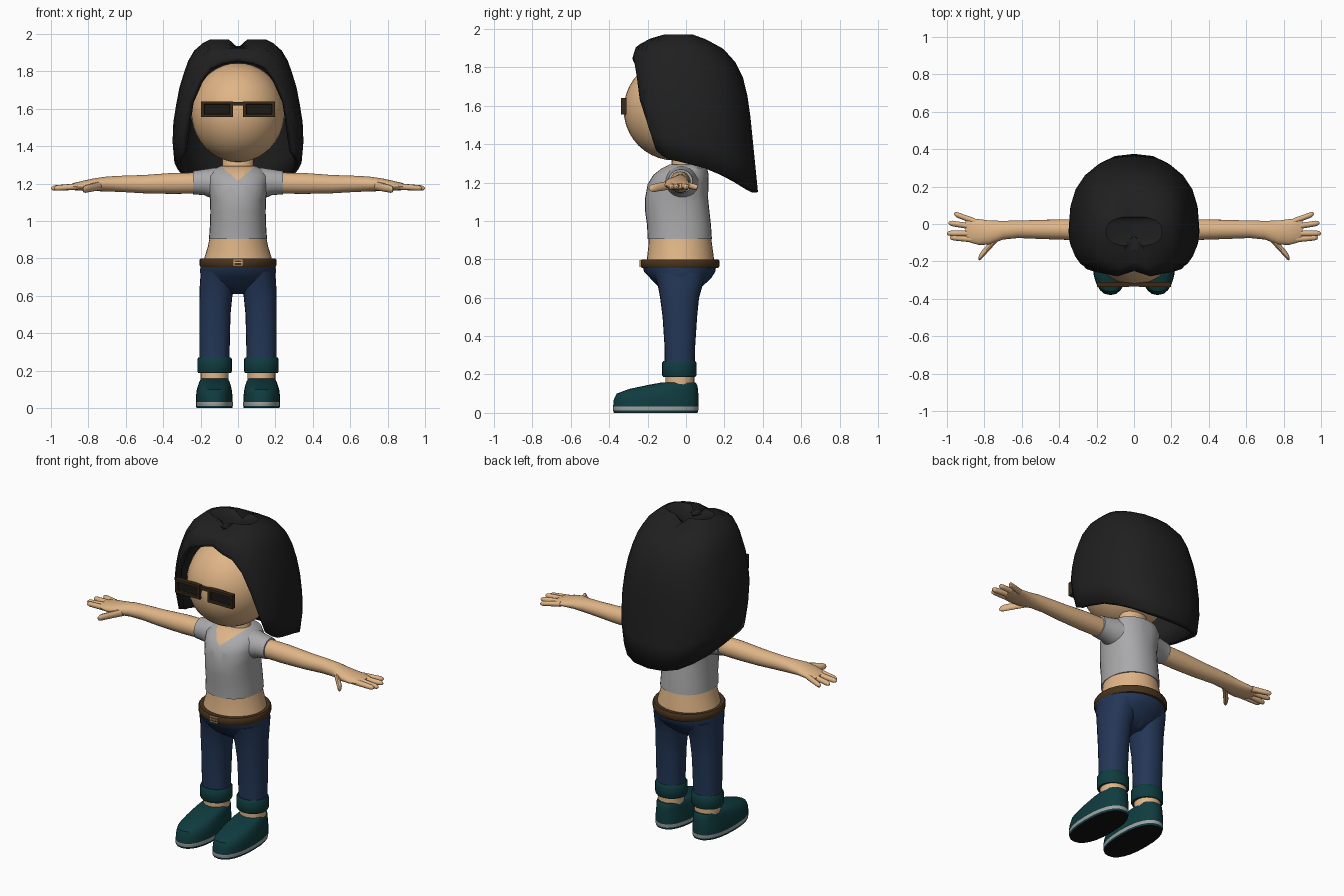
import bpy, bmesh, math
from mathutils import Vector

old = bpy.data.objects.get("Cube")
if old:
    bpy.data.objects.remove(old, do_unlink=True)


def material(name, r, g, b):
    m = bpy.data.materials.new(name)
    m.use_nodes = True
    m.diffuse_color = (r, g, b, 1)
    bsdf = next(n for n in m.node_tree.nodes if n.type == 'BSDF_PRINCIPLED')
    bsdf.inputs["Base Color"].default_value = (r, g, b, 1)
    return m


SKIN = material("skin", .74, .46, .24)
HAIR = material("black hair", .014, .014, .014)
SHIRT = material("grey cloth", .4, .4, .41)
DENIM = material("navy denim", .017, .038, .095)
TEAL = material("dark teal", .005, .045, .05)
BELT = material("brown leather", .065, .033, .012)
FRAME = material("dark brown frame", .04, .023, .01)
LENS = material("dark lens", .012, .01, .008)
TRIM = material("light grey trim", .35, .36, .36)
SOLE = material("black rubber", .006, .006, .006)


def finish(bm, name, mats, mirror=False, angle=40):
    """Turn a bmesh into a smooth shaded object, optionally mirrored in x."""
    mesh = bpy.data.meshes.new(name)
    bm.to_mesh(mesh)
    bm.free()
    for m in mats:
        mesh.materials.append(m)
    ob = bpy.data.objects.new(name, mesh)
    bpy.context.collection.objects.link(ob)
    bpy.ops.object.select_all(action='DESELECT')
    ob.select_set(True)
    bpy.context.view_layer.objects.active = ob
    bpy.ops.object.shade_smooth_by_angle(angle=math.radians(angle))
    if mirror:
        ob.modifiers.new("mirror", 'MIRROR')
    return ob


def rounded(angle, power):
    """Point on a unit superellipse."""
    c, s = math.cos(angle), math.sin(angle)
    return (math.copysign(abs(c) ** power, c), math.copysign(abs(s) ** power, s))


def loft_mesh(rings, axis='z', sides=24, power=1.0):
    """Rings are (position, a min, a max, b min, b max) across the axis."""
    bm = bmesh.new()
    loops = []
    for pos, a0, a1, b0, b1 in rings:
        loop = []
        for i in range(sides):
            c, s = rounded(math.tau * i / sides, power)
            a, b = (a0 + a1 + (a1 - a0) * c) / 2, (b0 + b1 + (b1 - b0) * s) / 2
            loop.append(bm.verts.new((a, b, pos) if axis == 'z' else (pos, a, b)))
        loops.append(loop)
    for low, high in zip(loops, loops[1:]):
        for i in range(sides):
            j = (i + 1) % sides
            bm.faces.new((low[i], low[j], high[j], high[i]))
    bm.faces.new(loops[0])
    bm.faces.new(loops[-1])
    bmesh.ops.recalc_face_normals(bm, faces=bm.faces)
    return bm


def loft(name, rings, mat, axis='z', mirror=False, sides=24, power=1.0):
    return finish(loft_mesh(rings, axis, sides, power), name, [mat], mirror)


def box_mesh(x0, x1, y0, y1, z0, z1):
    bm = bmesh.new()
    bmesh.ops.create_cube(bm, size=1)
    for v in bm.verts:
        v.co = ((x0 + x1) / 2 + v.co.x * (x1 - x0), (y0 + y1) / 2 + v.co.y * (y1 - y0),
                (z0 + z1) / 2 + v.co.z * (z1 - z0))
    return bm


# Head and neck
bm = bmesh.new()
bmesh.ops.create_uvsphere(bm, u_segments=32, v_segments=20, radius=1)
for v in bm.verts:
    v.co = (v.co.x * .25, v.co.y * .265 - .06, v.co.z * .265 + 1.58)
finish(bm, "head", [SKIN])
loft("neck", [(1.2, -.1, .1, -.1, .07), (1.27, -.085, .085, -.075, .055),
              (1.38, -.085, .085, -.075, .055)], SKIN)

# Hair: half shell of columns running from the parting to the hem
LEVELS = [(1.97, .15, -.12, .04), (1.95, .19, -.19, .1), (1.91, .235, -.265, .18),
          (1.85, .27, -.285, .245), (1.73, .31, -.305, .305), (1.6, .335, -.315, .33),
          (1.5, .35, -.28, .34), (1.35, .35, -.21, .355), (1.15, .3, -.15, .375)]


def hair_point(angle, z):
    for top, low in zip(LEVELS, LEVELS[1:]):
        if z >= low[0] - .001:
            break
    t = (top[0] - z) / (top[0] - low[0])
    width, front, back = (a + (b - a) * t for a, b in zip(top[1:], low[1:]))
    c, s = rounded(math.radians(angle), .8)
    mid = -.04
    y = mid - c * (mid - front) if c > 0 else mid - c * (back - mid)
    return Vector((width * max(s, 0), y, z))


HEM = [(0, 1.86), (14, 1.845), (27, 1.82), (38, 1.75), (47, 1.63), (54, 1.37), (64, 1.34),
       (77, 1.32), (90, 1.31), (105, 1.275), (120, 1.235), (135, 1.2), (150, 1.17),
       (165, 1.155), (180, 1.15)]
ROWS = 9
bm = bmesh.new()
columns = []
for angle, hem in HEM:
    crown = hair_point(angle, LEVELS[0][0])
    points = [Vector((0, crown.y, 1.925))]
    for row in range(ROWS + 1):
        p = hair_point(angle, 1.97 - (1.97 - hem) * (row / ROWS) ** 1.6)
        if angle in (0, 180):
            p.x, p.z = 0, min(p.z, 1.925)
            p.y += .03 if angle == 0 else 0
        points.append(p)
    columns.append([bm.verts.new(p) for p in points])
for left, right in zip(columns, columns[1:]):
    for i in range(ROWS + 1):
        bm.faces.new((left[i], left[i + 1], right[i + 1], right[i]))
bmesh.ops.remove_doubles(bm, verts=bm.verts, dist=.002)
bm.normal_update()
centre = Vector((0, 0, 1.55))
if sum(f.normal.dot(f.calc_center_median() - centre) for f in bm.faces) < 0:
    bmesh.ops.reverse_faces(bm, faces=bm.faces)
hair = finish(bm, "hair", [HAIR], mirror=True)
shell = hair.modifiers.new("thickness", 'SOLIDIFY')
shell.thickness, shell.offset = .03, -1

# Glasses with sunken lenses
bm = box_mesh(.028, .197, -.338, -.31, 1.555, 1.64)
bm.normal_update()
face = min(bm.faces, key=lambda f: f.calc_center_median().y)
bmesh.ops.inset_region(bm, faces=[face], thickness=.022, depth=0)
bmesh.ops.inset_region(bm, faces=[face], thickness=.003, depth=-.008)
face.material_index = 1
finish(bm, "glasses_rim", [FRAME, LENS], mirror=True, angle=20)
finish(box_mesh(-.03, .03, -.335, -.31, 1.617, 1.637), "glasses_bridge", [FRAME], angle=20)

# Shirt with a V neckline cut into the front
bm = loft_mesh([(.905, -.155, .155, -.2, .135), (.98, -.15, .15, -.203, .13),
                (1.05, -.148, .148, -.213, .122), (1.12, -.15, .15, -.213, .115),
                (1.19, -.16, .16, -.2, .117), (1.24, -.165, .165, -.17, .118),
                (1.275, -.14, .14, -.125, .11), (1.295, -.09, .09, -.085, .07)],
               sides=32, power=.9)
for side in (-1, 1):
    bmesh.ops.bisect_plane(bm, geom=bm.verts[:] + bm.edges[:] + bm.faces[:],
                           plane_co=(0, 0, 1.215), plane_no=(side * .65, 0, -.76))
for f in bm.faces:
    c = f.calc_center_median()
    f.material_index = int(c.y < -.01 and c.z > 1.215 + abs(c.x) * .855)
finish(bm, "shirt", [SHIRT, SKIN])
loft("sleeve", [(.06, -.12, .08, 1.11, 1.28), (.13, -.11, .065, 1.115, 1.285),
                (.18, -.1, .045, 1.138, 1.277), (.24, -.093, .035, 1.143, 1.268)],
     SHIRT, 'x', True)

# Waist, belt and buckle
loft("waist", [(.76, -.19, .19, -.21, .15), (.81, -.178, .178, -.203, .145),
               (.86, -.162, .162, -.197, .138), (.92, -.15, .15, -.194, .13)], SKIN, sides=32)
loft("belt", [(.755, -.2, .2, -.23, .168), (.765, -.206, .206, -.236, .174),
              (.792, -.206, .206, -.236, .174), (.8, -.2, .2, -.23, .168)], BELT, sides=32)
for name, z in (("buckle_top", .793), ("buckle_middle", .778), ("buckle_bottom", .763)):
    finish(box_mesh(-.026, .026, -.242, -.23, z - .003, z + .003), name, [SKIN], angle=20)
finish(box_mesh(.02, .026, -.242, -.23, .76, .796), "buckle_side", [SKIN], True, 20)

# Trousers
loft("hips", [(.61, -.07, .07, -.08, .03), (.65, -.18, .18, -.135, .075),
              (.7, -.2, .2, -.185, .13), (.735, -.203, .203, -.218, .152),
              (.765, -.2, .2, -.226, .157)], DENIM, sides=32)
loft("trouser_leg", [(.2, .045, .205, -.11, .045), (.35, .044, .207, -.112, .048),
                     (.5, .04, .207, -.122, .058), (.6, .03, .206, -.135, .068),
                     (.67, .012, .204, -.148, .088), (.73, .01, .198, -.17, .11)],
     DENIM, mirror=True, power=.9)
loft("cuff", [(.187, .038, .212, -.118, .048), (.197, .032, .217, -.125, .055),
              (.26, .032, .217, -.125, .055), (.27, .038, .212, -.118, .048)],
     TEAL, mirror=True)
loft("ankle", [(.1, .05, .2, -.108, .043), (.22, .05, .2, -.108, .043)], SKIN, mirror=True)

# Shoes with a pale sole stripe and a dark underside
bm = loft_mesh([(0, .03, .222, -.375, .06), (.012, .028, .225, -.38, .064),
                (.032, .028, .225, -.38, .064), (.07, .03, .224, -.376, .065),
                (.1, .034, .22, -.362, .064), (.125, .04, .212, -.295, .062),
                (.145, .047, .205, -.2, .058), (.158, .056, .196, -.13, .05)], power=.85)
for f in bm.faces:
    z = f.calc_center_median().z
    f.material_index = 2 if z < .003 else 1 if .012 < z < .032 else 0
finish(bm, "shoe", [TEAL, TRIM, SOLE], mirror=True)

# Arms, running out to the palms
loft("arm", [(.15, -.085, .025, 1.148, 1.26), (.35, -.085, .025, 1.145, 1.257),
             (.5, -.08, .022, 1.148, 1.246), (.62, -.075, .018, 1.155, 1.242),
             (.7, -.083, .017, 1.158, 1.238), (.77, -.11, .018, 1.16, 1.228),
             (.83, -.112, .026, 1.162, 1.215), (.88, -.098, .03, 1.165, 1.203),
             (.9, -.085, .025, 1.172, 1.194)], SKIN, 'x', True)


def digit(name, root, tip, radius):
    """Tapered finger with a rounded end, lofted along x."""
    root, tip = Vector(root), Vector(tip)
    rings = []
    for t, k in ((0, 1.1), (.5, 1), (.85, .95), (.95, .7), (1, .25)):
        p, r = root.lerp(tip, t), radius * k
        rings.append((p.x, p.y - r, p.y + r, p.z - r, p.z + r))
    loft(name, rings, SKIN, 'x', True, sides=12)


# Fingers and thumb
for name, y0, y1, reach in (("little_finger", .013, .055, .962), ("ring_finger", -.016, .006, .993),
                            ("middle_finger", -.05, -.05, 1), ("index_finger", -.083, -.072, .985)):
    digit(name, (.85, y0, 1.185), (reach, y1, 1.175), .0155)
digit("thumb", (.73, -.07, 1.19), (.832, -.185, 1.168), .022)
